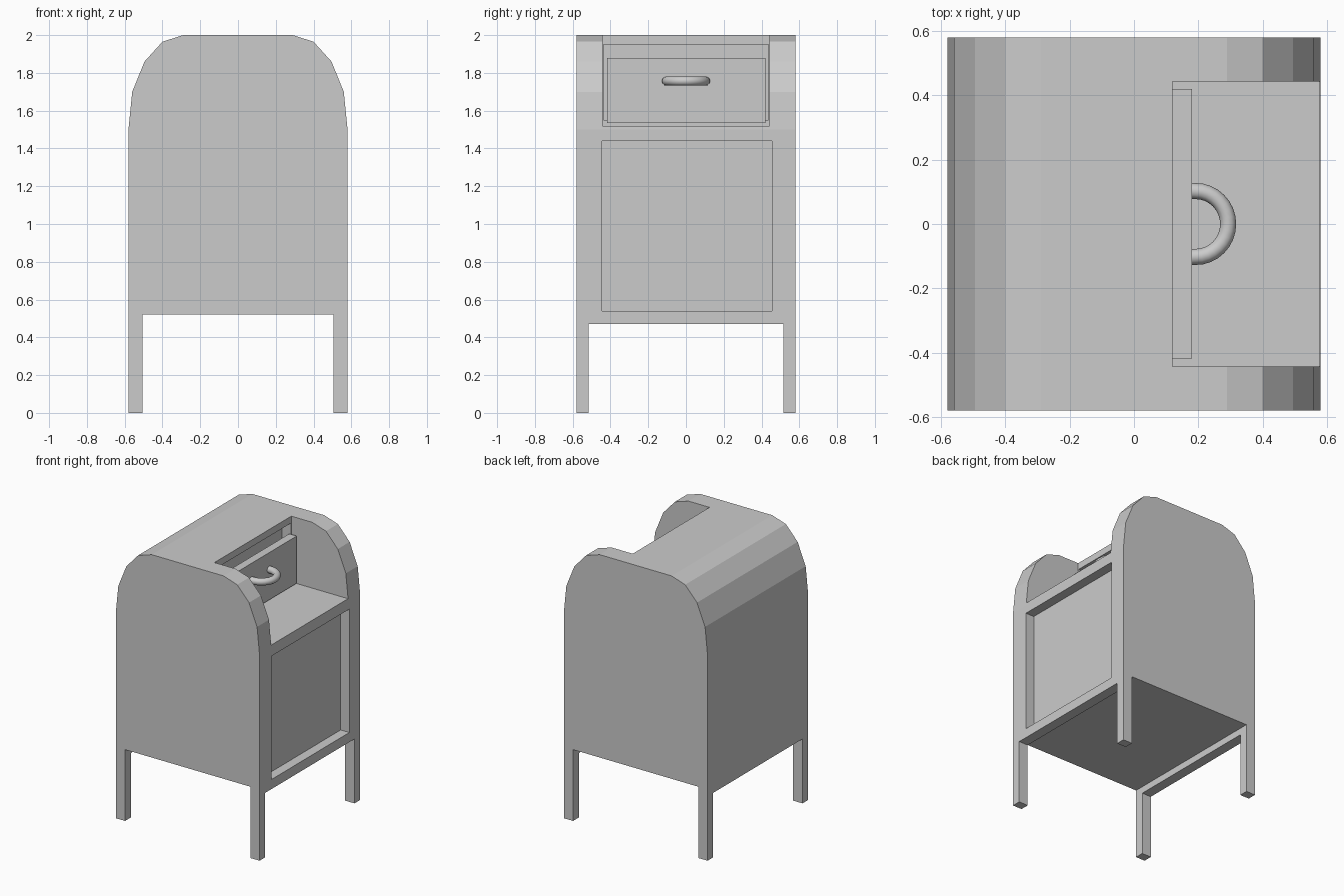
import bpy, bmesh, math
from mathutils import Vector

if "Cube" in bpy.data.objects:
    bpy.data.objects.remove(bpy.data.objects["Cube"])

grey = bpy.data.materials.new("painted_grey")
grey.diffuse_color = (0.6, 0.6, 0.6, 1)
grey.use_nodes = True
grey.node_tree.nodes["Principled BSDF"].inputs["Base Color"].default_value = grey.diffuse_color


def make_object(name, bm):
    bmesh.ops.recalc_face_normals(bm, faces=bm.faces)
    mesh = bpy.data.meshes.new(name)
    bm.to_mesh(mesh)
    bm.free()
    mesh.materials.append(grey)
    obj = bpy.data.objects.new(name, mesh)
    bpy.context.collection.objects.link(obj)
    return obj


def box(name, lo, hi):
    lo, hi = Vector(lo), Vector(hi)
    bm = bmesh.new()
    bmesh.ops.create_cube(bm, size=1)
    for v in bm.verts:
        v.co = Vector([a + (b - a) * (c + 0.5) for a, b, c in zip(lo, hi, v.co)])
    return make_object(name, bm)


def cut(obj, lo, hi):
    cutter = box("cutter", lo, hi)
    cutter.hide_render = True
    mod = obj.modifiers.new("cut", 'BOOLEAN')
    mod.operation, mod.solver, mod.object = 'DIFFERENCE', 'EXACT', cutter
    bpy.context.view_layer.objects.active = obj
    bpy.ops.object.modifier_apply(modifier=mod.name)
    bpy.data.objects.remove(cutter)


# Body: faceted arch profile extruded front to back
half = [(0.58, 0), (0.58, 1.5), (0.56, 1.70), (0.495, 1.86), (0.40, 1.965), (0.29, 2.0)]
outline = half + [(-x, z) for x, z in reversed(half)]
bm = bmesh.new()
face = bm.faces.new([bm.verts.new((x, -0.58, z)) for x, z in outline])
side = bmesh.ops.extrude_face_region(bm, geom=[face])
bmesh.ops.translate(bm, vec=(0, 1.16, 0),
                    verts=[g for g in side["geom"] if isinstance(g, bmesh.types.BMVert)])
body = make_object("box_body_with_legs", bm)

# Leg openings, leaving a lower rail on each side
cut(body, (-0.505, -1, -1), (0.505, 1, 0.52))
cut(body, (-1, -0.515, -1), (1, 0.515, 0.47))
# Hatch alcove, slot behind the door, and recessed side panel
cut(body, (0.12, -0.443, 1.52), (1, 0.443, 3))
cut(body, (0.05, -0.437, 1.55), (0.2, 0.437, 1.95))
cut(body, (0.51, -0.445, 0.54), (1, 0.455, 1.44))

# Hatch door
box("hatch_door", (0.12, -0.418, 1.535), (0.18, 0.42, 1.88))

# Half-ring handle on the door
bm = bmesh.new()
rings, arc, sides = [], 16, 12
for i in range(arc + 1):
    a = math.pi * (i / arc - 0.5)
    ring = []
    for j in range(sides):
        b = 2 * math.pi * j / sides
        r = 0.103 + 0.025 * math.cos(b)
        x = 0.18 if i in (0, arc) else 0.19 + r * math.cos(a)
        ring.append(bm.verts.new((x, r * math.sin(a), 1.757 + 0.025 * math.sin(b))))
    rings.append(ring)
for p, q in zip(rings, rings[1:]):
    for j in range(sides):
        k = (j + 1) % sides
        bm.faces.new((p[j], p[k], q[k], q[j]))
bm.faces.new(rings[0])
bm.faces.new(rings[-1])
handle = make_object("door_handle", bm)
bpy.ops.object.select_all(action='DESELECT')
handle.select_set(True)
bpy.context.view_layer.objects.active = handle
bpy.ops.object.shade_smooth_by_angle(angle=math.radians(40))
